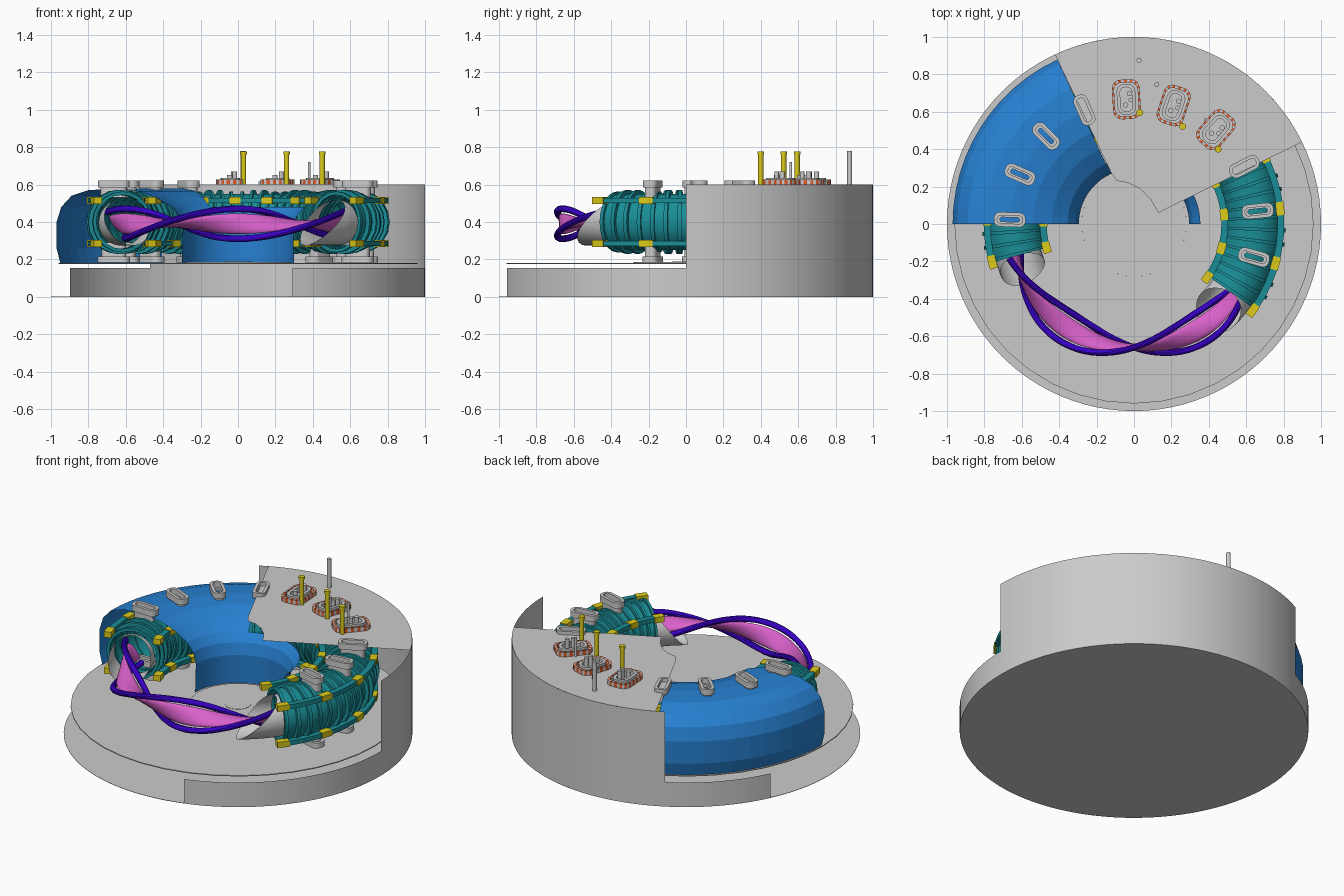
import bpy, math
from math import sin, cos, pi, radians as rad

if "Cube" in bpy.data.objects:
    bpy.data.objects.remove(bpy.data.objects["Cube"])

def mat(name, c):
    m = bpy.data.materials.new(name)
    m.diffuse_color = (*c, 1)
    m.use_nodes = True
    m.node_tree.nodes["Principled BSDF"].inputs["Base Color"].default_value = m.diffuse_color
    return m

BLUE = mat("blue", (0.02, 0.22, 0.65))
TEAL = mat("teal", (0.01, 0.27, 0.31))
YELLOW = mat("yellow", (0.72, 0.6, 0.01))
PURPLE = mat("purple", (0.04, 0.0, 0.55))
PINK = mat("pink", (0.7, 0.12, 0.6))
ORANGE = mat("orange", (0.75, 0.1, 0.02))
WHITE = mat("pale_grey", (0.6, 0.6, 0.58))

def loft(name, loops, mats=(), close_u=False, close_v=False, caps=False, smooth=False, stripe=False):
    """Skin a list of equal-length point loops."""
    n, m = len(loops), len(loops[0])
    verts = [p for l in loops for p in l]
    faces, idx = [], []
    for i in range(n if close_v else n - 1):
        for j in range(m if close_u else m - 1):
            a, b = i * m, ((i + 1) % n) * m
            k = (j + 1) % m
            faces.append((a + j, a + k, b + k, b + j))
            idx.append(i % 2 if stripe else 0)
    if caps:
        faces += [tuple(range(m))[::-1], tuple(range((n - 1) * m, n * m))]
        idx += [0, 0]
    me = bpy.data.meshes.new(name)
    me.from_pydata(verts, [], faces)
    for t in mats:
        me.materials.append(t)
    for p, i in zip(me.polygons, idx):
        p.material_index = i
    ob = bpy.data.objects.new(name, me)
    bpy.context.collection.objects.link(ob)
    if smooth:
        bpy.ops.object.select_all(action='DESELECT')
        ob.select_set(True)
        bpy.context.view_layer.objects.active = ob
        bpy.ops.object.shade_smooth_by_angle(angle=rad(35))
    return ob

def pol(r, deg, z):
    return (r * cos(rad(deg)), r * sin(rad(deg)), z)

def sweep(name, prof, a0, a1, n, mats=(), closed=False, smooth=False):
    """Revolve an (r, z) profile about z from a0 to a1 degrees."""
    loops = [[pol(r, a0 + (a1 - a0) * i / n, z) for r, z in prof] for i in range(n + 1)]
    return loft(name, loops, mats, close_u=closed, caps=closed, smooth=smooth)

def cyl(name, x, y, z0, z1, r, mats=(), n=16):
    ring = [(x + r * cos(2 * pi * i / n), y + r * sin(2 * pi * i / n)) for i in range(n)]
    return loft(name, [[(px, py, z) for px, py in ring] for z in (z0, z1)], mats,
                close_u=True, caps=True, smooth=True)

def slot(r0, ang, length, width, corner):
    """Rounded-rectangle outline, long side radial."""
    c, s = cos(rad(ang)), sin(rad(ang))
    out = []
    for q, (sx, sy) in enumerate(((1, 1), (-1, 1), (-1, -1), (1, -1))):
        for k in range(6):
            t = (q + k / 5) * pi / 2
            u = r0 + sx * (length / 2 - corner) + corner * cos(t)
            v = sy * (width / 2 - corner) + corner * sin(t)
            out.append((u * c - v * s, u * s + v * c))
    return out

def port(name, r0, ang, length, width, z0, z1, wall=0.018):
    o = slot(r0, ang, length, width, width * 0.42)
    i = slot(r0, ang, length - 2 * wall, width - 2 * wall, (width - 2 * wall) * 0.42)
    loft(name, [[(*p, z) for p in l] for l, z in ((o, z0), (o, z1), (i, z1), (i, z0))],
         close_u=True, close_v=True, smooth=True)

# --- hall: bottom disc, outer wall at two heights, floor, hub ---
cyl("bottom_disc", 0, 0, 0, 0.002, 1.0, n=96)
sweep("low_wall", [(1, 0), (1, 0.155)], -73, 0, 28, smooth=True)
sweep("high_wall", [(1, 0), (1, 0.6)], 0, 118, 44, smooth=True)
sweep("low_wall_back", [(1, 0), (1, 0.155)], 118, 154, 14, smooth=True)
sweep("floor_plate", [(0.28, 0.175), (0.96, 0.175), (0.96, 0.181), (0.28, 0.181)], 0, 360, 40, closed=True)
cyl("hub_disc", 0, 0, 0.176, 0.187, 0.28, n=48)
cyl("hub_centre", 0, 0, 0.187, 0.189, 0.075, n=24)

# --- roof sector ---
inner = [(0.13, 0.06), (0.09, 0.13), (0.03, 0.19), (-0.03, 0.22), (-0.09, 0.23), (-0.12, 0.27)]
outline = []
for i in range(26):
    f = i / 25 * 5
    k = min(int(f), 4)
    outline.append(tuple(inner[k][j] + (inner[k + 1][j] - inner[k][j]) * (f - k) for j in (0, 1)))
outer = [pol(1, 26 + (115 - 26) * i / 25, 0.6) for i in range(26)]
loft("roof_sector", [[(x, y, 0.6) for x, y in outline], outer])

# --- blue outer vessel and its inner wall ---
wall_prof = [(0.30, 0.18), (0.295, 0.36), (0.315, 0.43), (0.355, 0.48)]
shell = [(0.95, 0.18), (0.97, 0.26), (0.97, 0.40), (0.945, 0.48), (0.89, 0.54), (0.80, 0.57),
         (0.66, 0.578), (0.54, 0.565), (0.44, 0.53)] + wall_prof[::-1]
sweep("outer_vessel", shell, 115, 180, 12, (BLUE,))
sweep("outer_vessel_inner_wall", wall_prof, 0, 115, 20, (BLUE,))

# --- teal coil casing with ribs and belts ---
R, Z, A0, A1 = 0.64, 0.40, -35, 195
def circle(a, n=20):
    return [(R + a * cos(2 * pi * i / n), Z + a * sin(2 * pi * i / n)) for i in range(n)]
sections = 92
loft("coil_casing", [[pol(r, A0 + (A1 - A0) * i / sections, z) for r, z in circle(0.15)]
                     for i in range(sections + 1)], (TEAL,), close_u=True, smooth=True)
for i in range(44):
    a = A0 + 0.6 + i * (A1 - A0 - 1.2) / 43
    big = 0.172 if i % 4 in (1, 2) else 0.163
    w = 0.75
    loft("coil_rib", [[pol(r, a + d, z) for r, z in circle(q)]
                      for d, q in ((-w, 0.145), (-w, big), (w, big), (w, 0.145))],
         (TEAL,), close_u=True, close_v=True, smooth=True)

def box_prof(r, z, hr, hz):
    return [(r - hr, z - hz), (r + hr, z - hz), (r + hr, z + hz), (r - hr, z + hz)]

PORTS = [6 + 21.5 * k for k in range(-1, 9)]
for r in (0.485, 0.785):
    for z in (0.285, 0.515):
        sweep("casing_belt", box_prof(r, z, 0.018, 0.014), A0, A1, 60, (TEAL,), closed=True)
        for a in [-36] + PORTS + [195]:
            w = 2.6 if r > 0.6 else 3.6
            sweep("belt_clamp", box_prof(r, z, 0.022, 0.018), a - w, a + w, 3, (YELLOW,), closed=True)

# --- support ports above and below ---
for a in PORTS:
    port("lower_port_stem", 0.665, a, 0.13, 0.062, 0.21, 0.29)
    port("lower_port_flange", 0.665, a, 0.175, 0.085, 0.182, 0.215)
    if 40 < a < 100:
        continue
    port("upper_port_stem", 0.665, a, 0.14, 0.06, 0.53, 0.59)
    port("upper_port_flange", 0.665, a, 0.17, 0.078, 0.585, 0.622)

# --- roof openings: striped rim, inner port, pipes, yellow post ---
for a in (49, 71.5, 93.5):
    pts = slot(0.668, a, 0.2, 0.14, 0.045)
    path = []
    for i, p in enumerate(pts):           # even resampling of the outline
        q = pts[(i + 1) % len(pts)]
        k = max(1, round(math.dist(p, q) / 0.02))
        if math.dist(p, q) > 1e-5:
            path += [(p[0] + (q[0] - p[0]) * t / k, p[1] + (q[1] - p[1]) * t / k) for t in range(k)]
    cx, cy, _ = pol(0.668, a, 0)
    loops = [[(cx + (x - cx) * s, cy + (y - cy) * s, z)
              for s, z in ((0.9, 0.6), (1.06, 0.6), (1.06, 0.628), (0.9, 0.628))] for x, y in path]
    loft("striped_rim", loops, (ORANGE, WHITE), close_u=True, close_v=True, stripe=True)
    port("roof_port", 0.668, a, 0.165, 0.1, 0.6, 0.636)
    for dr, da, h, r in ((0.03, -1.5, 0.67, 0.014), (-0.005, -2, 0.67, 0.012), (-0.03, 0.5, 0.65, 0.014)):
        x, y, _ = pol(0.668 + dr, a + da, 0)
        cyl("small_pipe", x, y, 0.6, h, r)
for x, y in ((0.03, 0.595), (0.26, 0.522), (0.45, 0.4)):
    cyl("yellow_post", x, y, 0.6, 0.765, 0.014, (YELLOW,))
    cyl("yellow_post_head", x, y, 0.76, 0.776, 0.018, (YELLOW,))
cyl("tall_pole", 0.027, 0.875, 0.6, 0.78, 0.013)
cyl("thin_pole", 0.38, 0.56, 0.6, 0.72, 0.007)
cyl("short_pipe", 0.122, 0.745, 0.6, 0.615, 0.013)

# --- grey inner vessel stubs with a slanted cut ---
for start, ext in ((-33, -23), (193, 16)):
    loops = []
    for t in range(9):
        loop = []
        for i in range(24):
            p = 2 * pi * i / 24
            a = start + ext * t / 8 * (0.1 + 0.9 * (0.5 - 0.5 * sin(p)))
            loop.append(pol(R + 0.125 * cos(p), a, Z - 0.005 + 0.122 * sin(p)))
        loops.append(loop)
    loft("inner_vessel_stub", loops, close_u=True, smooth=True)

# --- twisted plasma ribbon and the helical strands round it ---
def twist(a):
    return pi / 2 + (a - 270) / 66 * pi

def helix(a, u, v, phase=0):
    t = twist(a) + phase
    return pol(0.66 + u * cos(t) - v * sin(t), a, 0.39 + u * sin(t) + v * cos(t))

N = 90
angles = [190 + 140 * i / N for i in range(N + 1)]
loft("plasma_ribbon", [[helix(a, 0.055 * cos(2 * pi * j / 16), 0.02 * sin(2 * pi * j / 16)) for j in range(16)]
                       for a in angles], (PINK,), close_u=True, caps=True, smooth=True)
for phase in (0, pi):
    loft("helical_strand", [[helix(a, 0.08 + 0.018 * cos(2 * pi * j / 10), 0.018 * sin(2 * pi * j / 10), phase)
                             for j in range(10)] for a in angles],
         (PURPLE,), close_u=True, caps=True, smooth=True)
